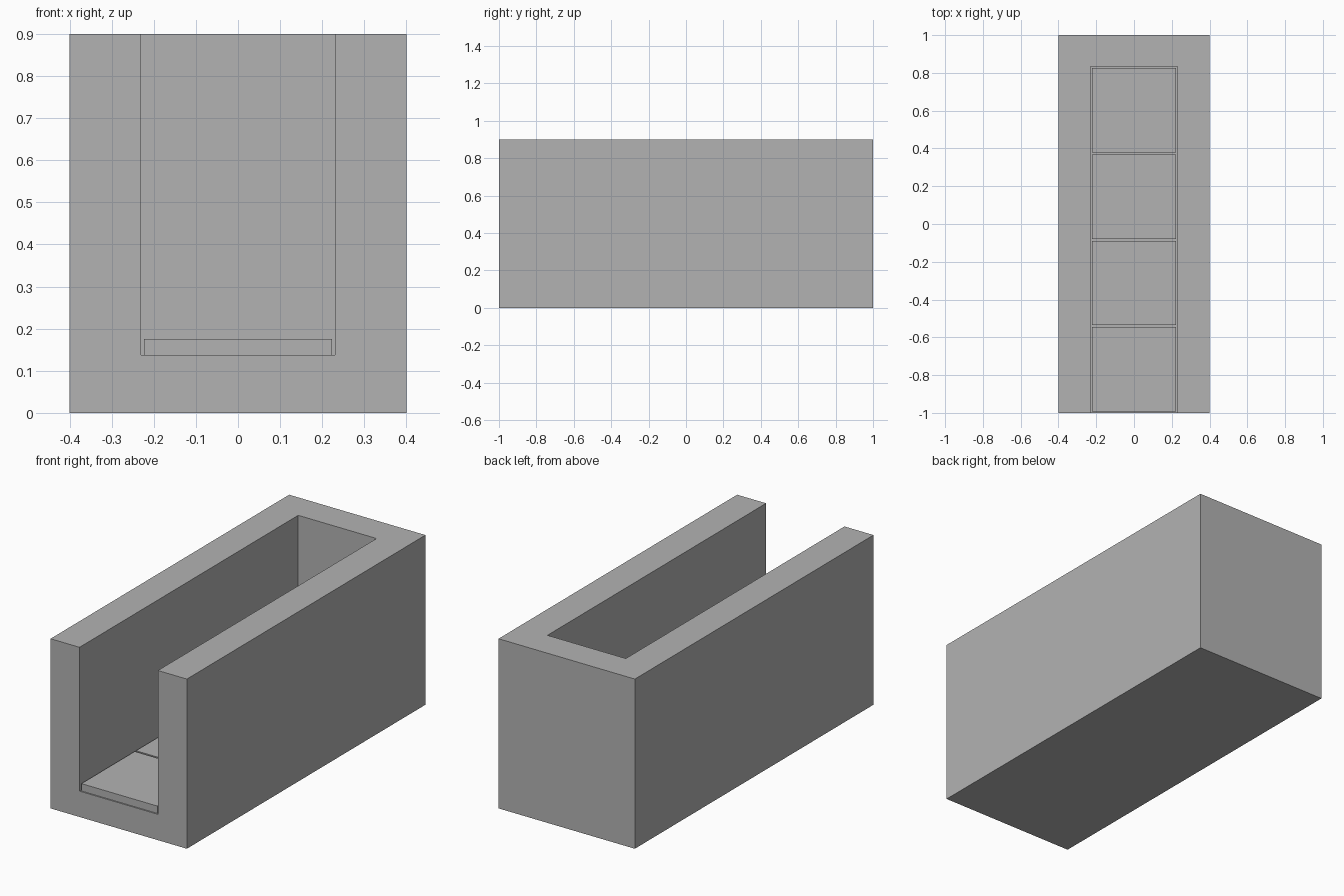
import bpy

default = bpy.data.objects.get("Cube")
if default:
    bpy.data.objects.remove(default, do_unlink=True)

# Single grey material
grey = bpy.data.materials.new("plain grey")
grey.use_nodes = True
colour = (0.45, 0.45, 0.45, 1)
grey.diffuse_color = colour
grey.node_tree.nodes["Principled BSDF"].inputs["Base Color"].default_value = colour


def box(name, low, high):
    """Flat-shaded box between two opposite corners."""
    centre = [(a + b) / 2 for a, b in zip(low, high)]
    bpy.ops.mesh.primitive_cube_add(size=1, location=centre)
    obj = bpy.context.object
    obj.name = name
    obj.scale = [b - a for a, b in zip(low, high)]
    bpy.ops.object.transform_apply(location=False, rotation=False, scale=True)
    obj.data.materials.append(grey)
    return obj


FLOOR = 0.137
BACK = 0.833

# Solid block with a channel open at the top and front
body = box("channel_body", (-0.4, -1, 0), (0.4, 1, 0.9))
cutter = box("channel_cutter", (-0.23, -1.2, FLOOR), (0.23, BACK, 1.2))
cutter.hide_render = True
cut = body.modifiers.new("channel", 'BOOLEAN')
cut.operation = 'DIFFERENCE'
cut.solver = 'EXACT'
cut.object = cutter
bpy.context.view_layer.objects.active = body
bpy.ops.object.modifier_apply(modifier=cut.name)
bpy.data.objects.remove(cutter, do_unlink=True)

# Row of square floor slabs with narrow gaps
HALF, PITCH = 0.2235, 0.457
for i in range(4):
    y = BACK - 0.008 - HALF - i * PITCH
    box(f"floor_slab_{i + 1}", (-HALF, y - HALF, FLOOR), (HALF, y + HALF, 0.176))
